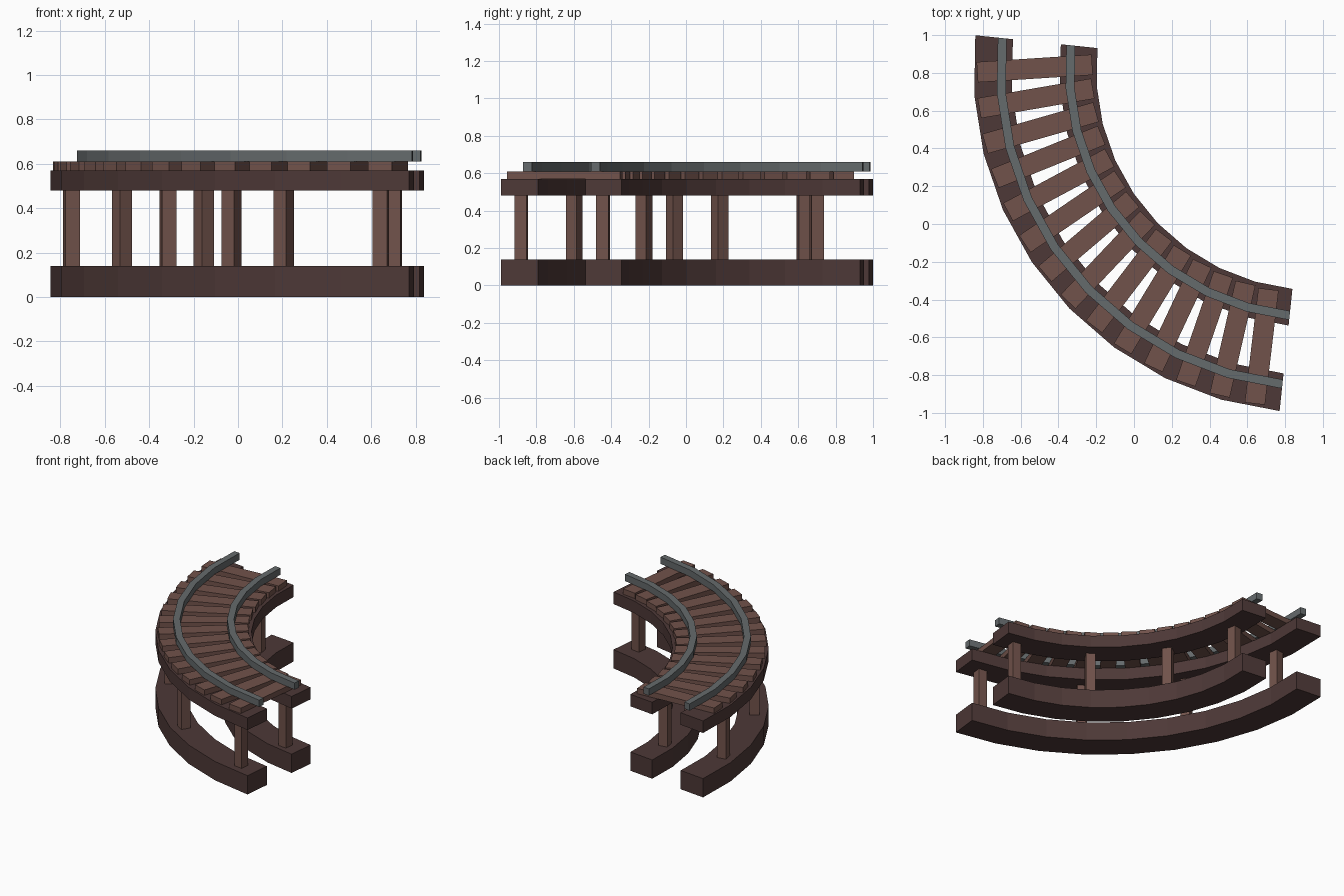
import bpy, bmesh
from math import radians, cos, sin
from mathutils import Matrix, Vector

if "Cube" in bpy.data.objects:
    bpy.data.objects.remove(bpy.data.objects["Cube"])

CX, CY = 0.96, 0.81          # centre of the curve
START, STEPS, STEP = 174, 9, 10
PITCH, TIES = 6.115, 14


def material(name, rgb):
    m = bpy.data.materials.new(name)
    m.diffuse_color = (*rgb, 1)
    m.use_nodes = True
    m.node_tree.nodes["Principled BSDF"].inputs["Base Color"].default_value = m.diffuse_color
    return m


DARK = material("dark_wood", (0.075, 0.040, 0.038))
WOOD = material("wood", (0.165, 0.085, 0.070))
STEEL = material("steel", (0.13, 0.145, 0.15))


def polar(r, deg, z=0.0):
    a = radians(deg)
    return Vector((CX + r * cos(a), CY + r * sin(a), z))


def make_object(name, bm, mat):
    bmesh.ops.recalc_face_normals(bm, faces=bm.faces)
    me = bpy.data.meshes.new(name)
    bm.to_mesh(me)
    bm.free()
    me.materials.append(mat)
    ob = bpy.data.objects.new(name, me)
    bpy.context.collection.objects.link(ob)
    return ob


def curved_bar(name, r0, r1, z0, z1, mat):
    """Rectangular section swept along the faceted quarter arc."""
    bm = bmesh.new()
    rings = []
    for i in range(STEPS + 1):
        a = START + STEP * i
        rings.append([bm.verts.new(polar(r, a, z))
                      for r, z in ((r0, z0), (r1, z0), (r1, z1), (r0, z1))])
    for p, q in zip(rings, rings[1:]):
        for k in range(4):
            n = (k + 1) % 4
            bm.faces.new((p[k], p[n], q[n], q[k]))
    bm.faces.new(rings[0])
    bm.faces.new(rings[-1])
    return make_object(name, bm, mat)


def box(name, centre, size, yaw, mat):
    bm = bmesh.new()
    m = (Matrix.Translation(centre) @ Matrix.Rotation(radians(yaw), 4, 'Z')
         @ Matrix.Diagonal((*size, 1)))
    bmesh.ops.create_cube(bm, size=1, matrix=m)
    return make_object(name, bm, mat)


# Foundation beams, deck beams and rails for each side of the track
for side, r0, r1, rail0, rail1 in (("outer", 1.61, 1.81, 1.643, 1.69),
                                   ("inner", 1.16, 1.355, 1.278, 1.325)):
    curved_bar(side + "_base_beam", r0, r1, 0.0, 0.14, DARK)
    curved_bar(side + "_deck_beam", r0, r1, 0.48, 0.57, DARK)
    curved_bar(side + "_rail", rail0, rail1, 0.61, 0.66, STEEL)

# Cross ties, slightly turned from the radius
for i in range(TIES):
    yaw = 3.7 + PITCH * i
    a = radians(yaw)
    inward = Vector((cos(a), sin(a), 0))
    mid = polar(1.79, 180.2 + PITCH * i, 0.59) + inward * 0.305
    box(f"tie_{i + 1}", mid, (0.61, 0.108, 0.04), yaw, WOOD)

# Posts between the beams, under every fourth tie
for i in range(4):
    yaw = 9.8 + 4 * PITCH * i
    for side, r, a0 in (("outer", 1.72, 186.0), ("inner", 1.28, 185.0)):
        box(f"{side}_post_{i + 1}", polar(r, a0 + 4 * PITCH * i, 0.31),
            (0.066, 0.066, 0.36), yaw, WOOD)
